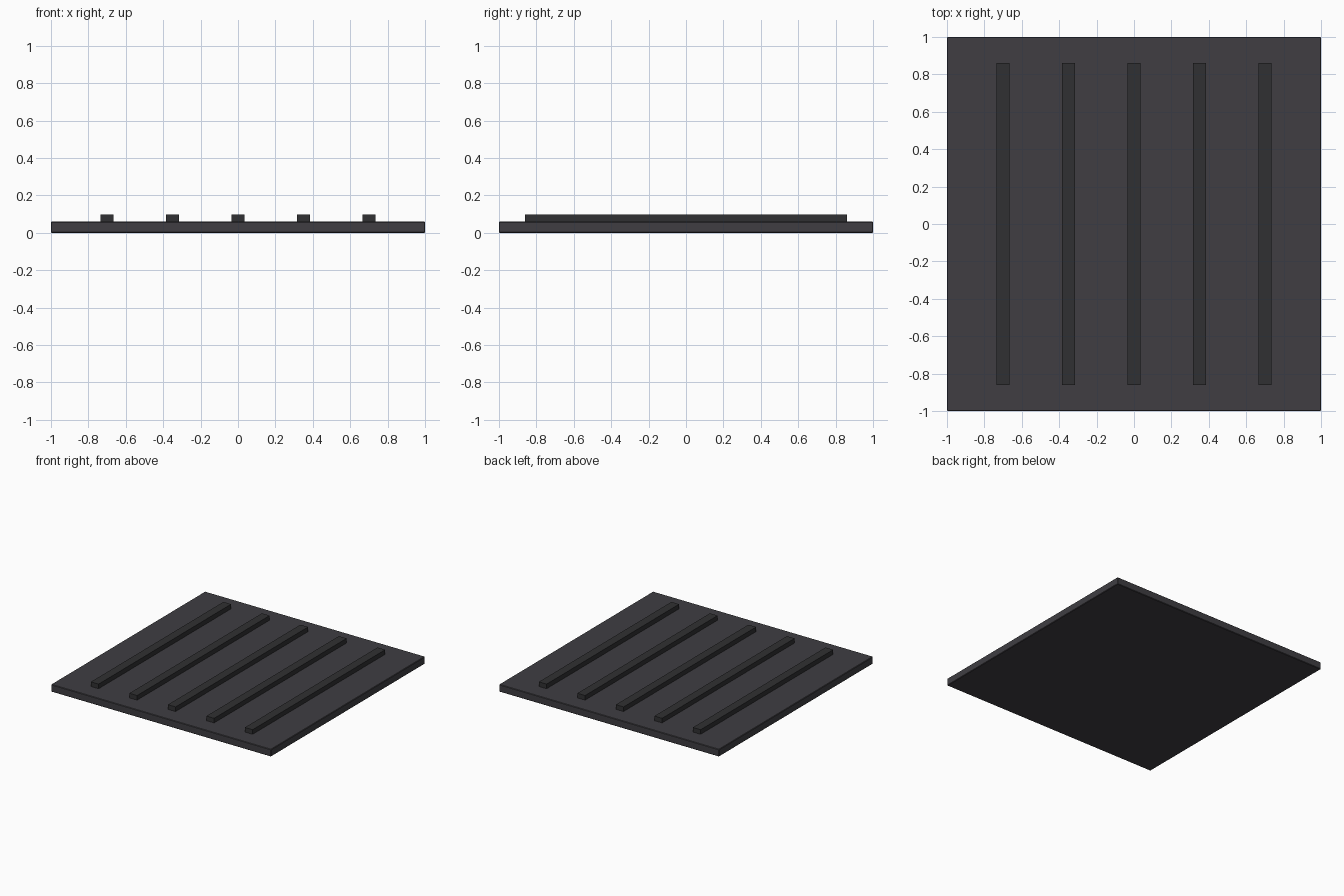
import bpy

if "Cube" in bpy.data.objects:
    bpy.data.objects.remove(bpy.data.objects["Cube"])


def material(name, color):
    mat = bpy.data.materials.new(name)
    mat.diffuse_color = (*color, 1)
    mat.use_nodes = True
    mat.node_tree.nodes["Principled BSDF"].inputs["Base Color"].default_value = mat.diffuse_color
    return mat


def box(name, size, center, mat, bevel=0.0):
    bpy.ops.mesh.primitive_cube_add(size=1, location=center)
    obj = bpy.context.object
    obj.name = name
    obj.scale = size
    bpy.ops.object.transform_apply(location=False, rotation=False, scale=True)
    obj.data.materials.append(mat)
    if bevel:
        mod = obj.modifiers.new("edge_bevel", "BEVEL")
        mod.width = bevel
        mod.segments = 1
    return obj


plate_mat = material("plate_grey", (0.05, 0.048, 0.055))
rib_mat = material("rib_grey", (0.03, 0.03, 0.032))

# Square base plate with slightly eased edges
box("base_plate", (2, 2, 0.06), (0, 0, 0.03), plate_mat, 0.004)

# Five raised ribs running front to back, sunk slightly into the plate
for i in range(5):
    box(f"rib_{i + 1}", (0.07, 1.72, 0.05), ((i - 2) * 0.35, 0, 0.073), rib_mat)
